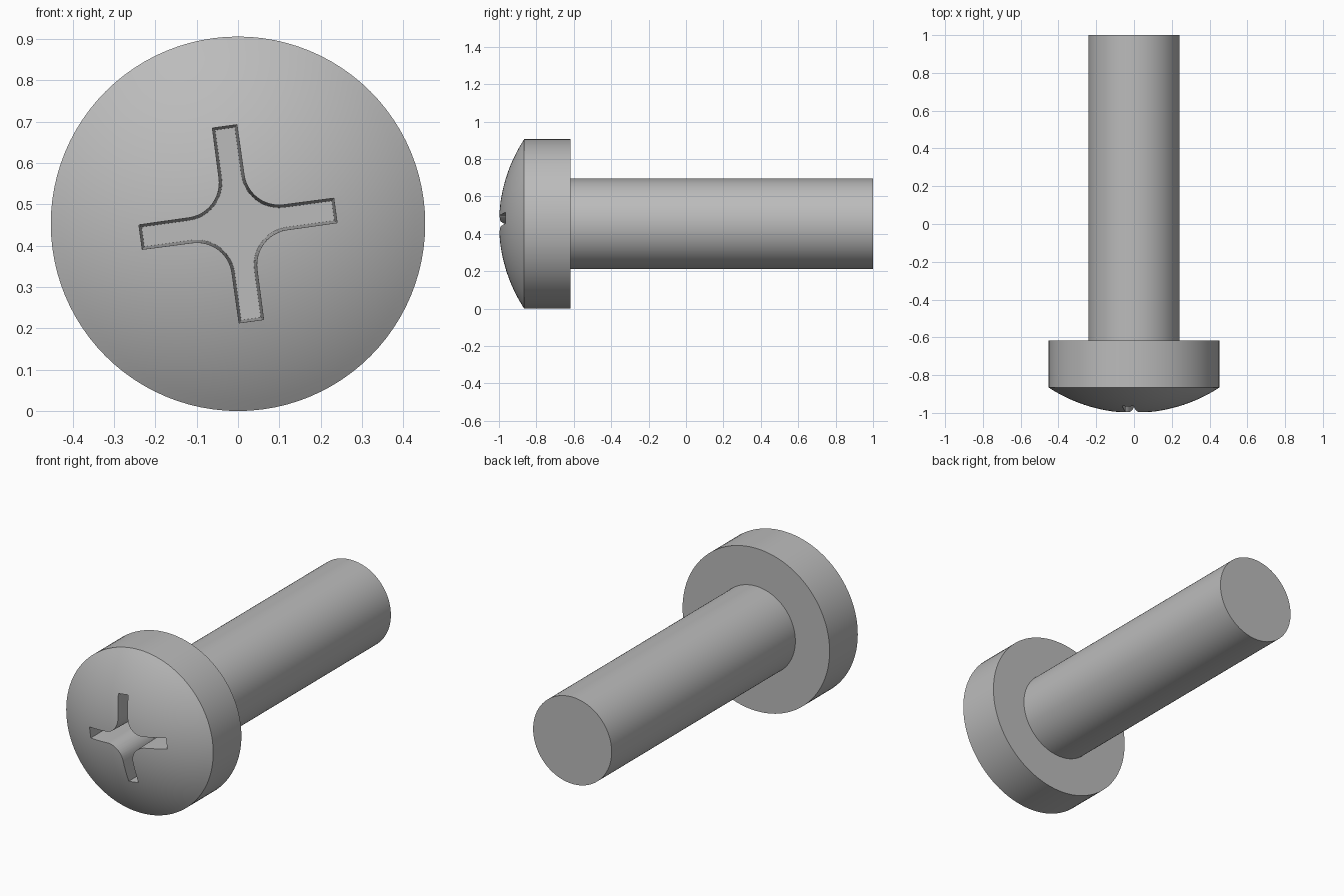
import bpy, bmesh, math
from mathutils import Vector, Matrix

cube = bpy.data.objects.get("Cube")
if cube:
    bpy.data.objects.remove(cube, do_unlink=True)

HEAD_R, SHAFT_R = 0.453, 0.242
FRONT, RIM, UNDERSIDE, TIP = -1.0, -0.865, -0.617, 1.0
FLOOR = -0.72
SEGMENTS = 96
AXIS = Vector((0, 0, HEAD_R))

steel = bpy.data.materials.new("plain steel grey")
steel.use_nodes = True
steel.diffuse_color = (0.5, 0.5, 0.5, 1)
steel.node_tree.nodes["Principled BSDF"].inputs["Base Color"].default_value = (0.5, 0.5, 0.5, 1)


def make_object(name, bm):
    bmesh.ops.recalc_face_normals(bm, faces=bm.faces)
    mesh = bpy.data.meshes.new(name)
    bm.to_mesh(mesh)
    bm.free()
    mesh.materials.append(steel)
    obj = bpy.data.objects.new(name, mesh)
    bpy.context.collection.objects.link(obj)
    return obj


def lathe(name, profile):
    """Turn (radius, y) points about the screw axis."""
    bm = bmesh.new()
    verts = [bm.verts.new((r, y, HEAD_R)) for r, y in profile]
    edges = [bm.edges.new(pair) for pair in zip(verts, verts[1:])]
    bmesh.ops.spin(bm, geom=verts + edges, cent=AXIS, axis=(0, 1, 0),
                   angle=math.tau, steps=SEGMENTS, use_merge=True)
    bmesh.ops.remove_doubles(bm, verts=bm.verts, dist=1e-5)
    return make_object(name, bm)


def cross_outline(inset):
    """Four-armed outline with rounded inner corners, as (x, z) points."""
    half, length, fillet = 0.031 - inset, 0.239 - inset, 0.085 + inset
    centre = half + fillet
    quarter = [Vector((length, -half)), Vector((length, half))]
    for i in range(13):
        a = math.radians(270 - 90 * i / 12)
        quarter.append(Vector((centre + fillet * math.cos(a),
                               centre + fillet * math.sin(a))))
    tilt = math.radians(7.8)
    return [Matrix.Rotation(tilt + k * math.pi / 2, 2) @ p
            for k in range(4) for p in quarter]


# Screw body: domed head, straight collar and plain shaft
rise = RIM - FRONT
dome_r = (HEAD_R ** 2 + rise ** 2) / (2 * rise)
sweep = math.asin(HEAD_R / dome_r)
dome = [(dome_r * math.sin(sweep * i / 16),
         FRONT + dome_r * (1 - math.cos(sweep * i / 16))) for i in range(17)]
screw = lathe("screw_body", dome + [(HEAD_R, UNDERSIDE), (SHAFT_R, UNDERSIDE),
                                    (SHAFT_R, TIP), (0, TIP)])

# Cross-shaped drive recess, narrowing slightly towards its floor
bm = bmesh.new()
rings = [[bm.verts.new((p.x, y, HEAD_R + p.y)) for p in cross_outline(inset)]
         for y, inset in ((FRONT - 0.05, -0.001), (FLOOR, 0.007))]
for ring in rings:
    bm.faces.new(ring)
count = len(rings[0])
for i in range(count):
    j = (i + 1) % count
    bm.faces.new((rings[0][i], rings[0][j], rings[1][j], rings[1][i]))
cutter = make_object("recess_cutter", bm)
cutter.hide_render = True

cut = screw.modifiers.new("drive_recess", "BOOLEAN")
cut.operation = "DIFFERENCE"
cut.solver = "EXACT"
cut.object = cutter
bpy.ops.object.select_all(action="DESELECT")
screw.select_set(True)
bpy.context.view_layer.objects.active = screw
bpy.ops.object.modifier_apply(modifier=cut.name)
bpy.data.objects.remove(cutter, do_unlink=True)

bpy.ops.object.shade_smooth_by_angle(angle=math.radians(30))
